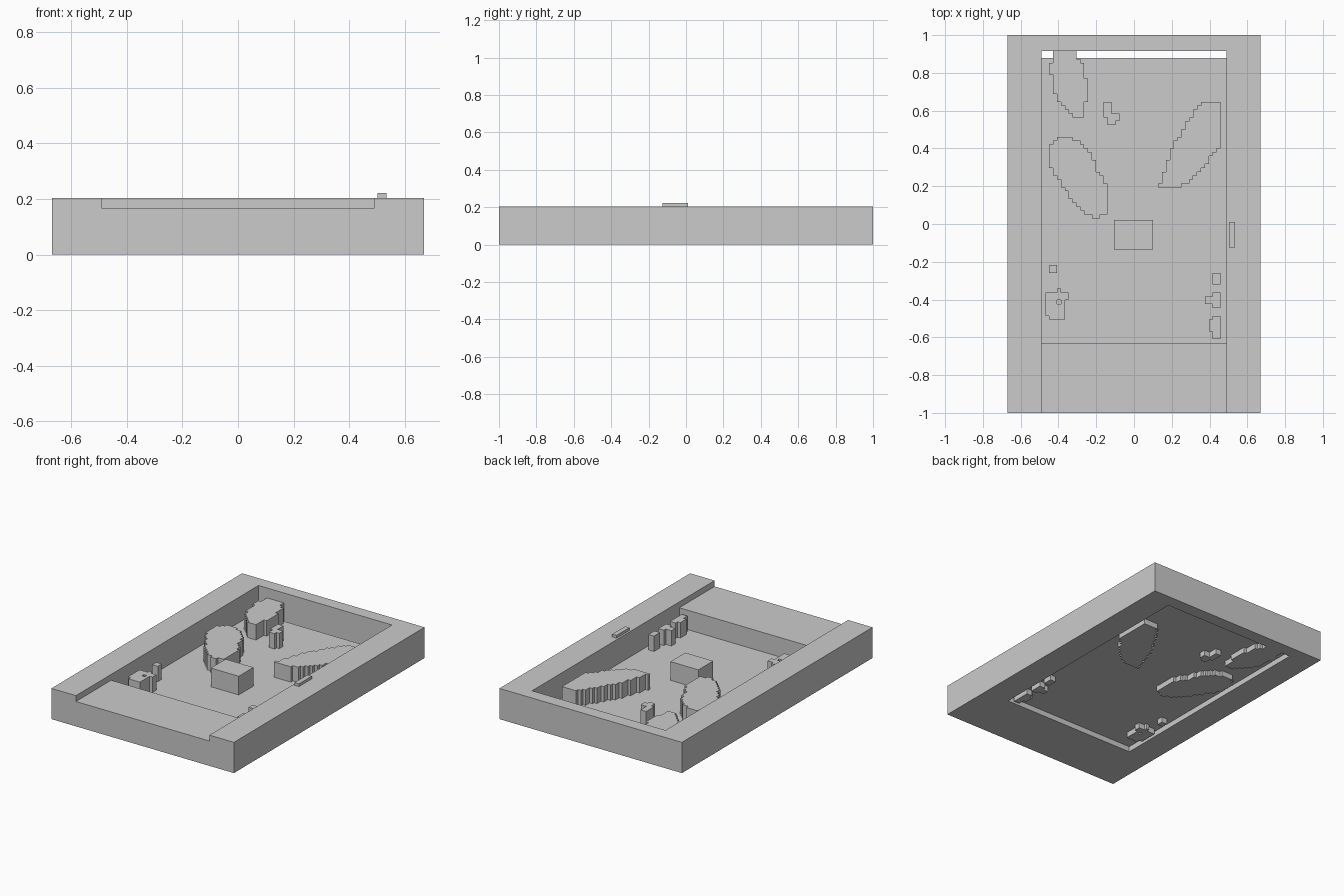
import bpy, bmesh
from mathutils import Vector

if "Cube" in bpy.data.objects:
    bpy.data.objects.remove(bpy.data.objects["Cube"])

FLOOR_Z, RIM_Z, LEDGE_Z, TOP_Z = 0.036, 0.204, 0.165, 0.138
PIT_X, PIT_BACK, PIT_FRONT = 0.49, 0.915, -0.63
CELL = 0.0206


def finish(name, bm):
    mesh = bpy.data.meshes.new(name)
    bm.to_mesh(mesh)
    bm.free()
    ob = bpy.data.objects.new(name, mesh)
    bpy.context.collection.objects.link(ob)
    return ob


def box(name, lo, hi):
    bm = bmesh.new()
    bmesh.ops.create_cube(bm, size=1)
    for v in bm.verts:
        v.co = Vector([(a + b) / 2 + c * (b - a) for a, b, c in zip(lo, hi, v.co)])
    return finish(name, bm)


def cut(target, cutter):
    mod = target.modifiers.new("cut", 'BOOLEAN')
    mod.object = cutter
    mod.operation = 'DIFFERENCE'
    mod.solver = 'EXACT'
    bpy.context.view_layer.objects.active = target
    bpy.ops.object.modifier_apply(modifier=mod.name)
    bpy.data.objects.remove(cutter)


def inside(x, y, poly):
    hit = False
    for (x1, y1), (x2, y2) in zip(poly, poly[1:] + poly[:1]):
        if (y1 > y) != (y2 > y) and x < x1 + (y - y1) * (x2 - x1) / (y2 - y1):
            hit = not hit
    return hit


def stepped_block(name, polys):
    """Rasterise the outlines to square cells and raise them into one block."""
    bm = bmesh.new()
    for i in range(int(2 * PIT_X / CELL)):
        for j in range(int((PIT_BACK - PIT_FRONT) / CELL)):
            x, y = -PIT_X + i * CELL, PIT_BACK - j * CELL
            if any(inside(x + CELL / 2, y - CELL / 2, p) for p in polys):
                bm.faces.new([bm.verts.new((x + a * CELL, y - b * CELL, 0))
                              for a, b in ((0, 0), (0, 1), (1, 1), (1, 0))])
    bmesh.ops.remove_doubles(bm, verts=bm.verts, dist=0.001)
    res = bmesh.ops.extrude_face_region(bm, geom=bm.faces[:], use_keep_orig=True)
    for v in res["geom"]:
        if isinstance(v, bmesh.types.BMVert):
            v.co.z = TOP_Z
    bmesh.ops.recalc_face_normals(bm, faces=bm.faces[:])
    bmesh.ops.dissolve_limit(bm, angle_limit=0.02, verts=bm.verts[:], edges=bm.edges[:])
    return finish(name, bm)


def rects(*items):
    return [[(a, b), (c, b), (c, d), (a, d)] for a, b, c, d in items]


# Frame with an open pit and a lowered front ledge
frame = box("frame", (-0.67, -1, 0), (0.67, 1, RIM_Z))
cut(frame, box("pit_cutter", (-PIT_X, PIT_FRONT, -0.1), (PIT_X, PIT_BACK, 0.4)))
cut(frame, box("ledge_cutter", (-PIT_X, -1.1, LEDGE_Z), (PIT_X, PIT_FRONT + 0.1, 0.4)))

# Thin raised floor, leaving a slot at the back
bm = bmesh.new()
bm.faces.new([bm.verts.new((x, y, FLOOR_Z)) for x, y in
              ((-PIT_X, PIT_FRONT), (PIT_X, PIT_FRONT), (PIT_X, 0.88), (-PIT_X, 0.88))])
finish("floor", bm)

# Central block and rim tab
box("center_block", (-0.105, -0.135, FLOOR_Z), (0.10, 0.02, 0.16))
box("rim_tab", (0.503, -0.125, RIM_Z), (0.535, 0.01, 0.222))

# Large stepped blocks
stepped_block("back_left_block", [[
    (-.42, .92), (-.32, .92), (-.275, .85), (-.25, .76), (-.25, .67), (-.27, .56), (-.32, .56),
    (-.38, .62), (-.425, .69), (-.425, .77), (-.45, .80), (-.45, .84), (-.425, .85)]])
stepped_block("left_block", [[
    (-.39, .47), (-.34, .47), (-.29, .43), (-.23, .37), (-.195, .29), (-.155, .23), (-.13, .19),
    (-.13, .06), (-.2, .03), (-.26, .06), (-.33, .13), (-.38, .2), (-.445, .31), (-.45, .42)]])
stepped_block("right_block", [[
    (.35, .64), (.45, .64), (.45, .56), (.47, .53), (.45, .41), (.39, .33), (.3, .235),
    (.225, .19), (.13, .19), (.19, .38), (.285, .55)]])

# Small stepped posts
stepped_block("back_post", rects((-.164, .56, -.127, .638), (-.143, .54, -.085, .59),
                                 (-.143, .517, -.106, .56)))
stepped_block("left_post", rects((-.45, -.257, -.413, -.22)))
stepped_block("left_cluster", rects(
    (-.47, -.49, -.413, -.363), (-.413, -.4, -.35, -.363), (-.405, -.363, -.386, -.345),
    (-.386, -.49, -.37, -.4), (-.413, -.506, -.37, -.426), (-.45, -.506, -.413, -.426)))
stepped_block("right_post", rects((.407, -.32, .45, -.262), (.43, -.32, .465, -.283)))
stepped_block("right_cluster", rects((.407, -.442, .45, -.363), (.365, -.421, .465, -.384)))
stepped_block("right_front_post", rects((.407, -.585, .465, -.485), (.386, -.564, .45, -.506),
                                        (.407, -.606, .45, -.564)))
